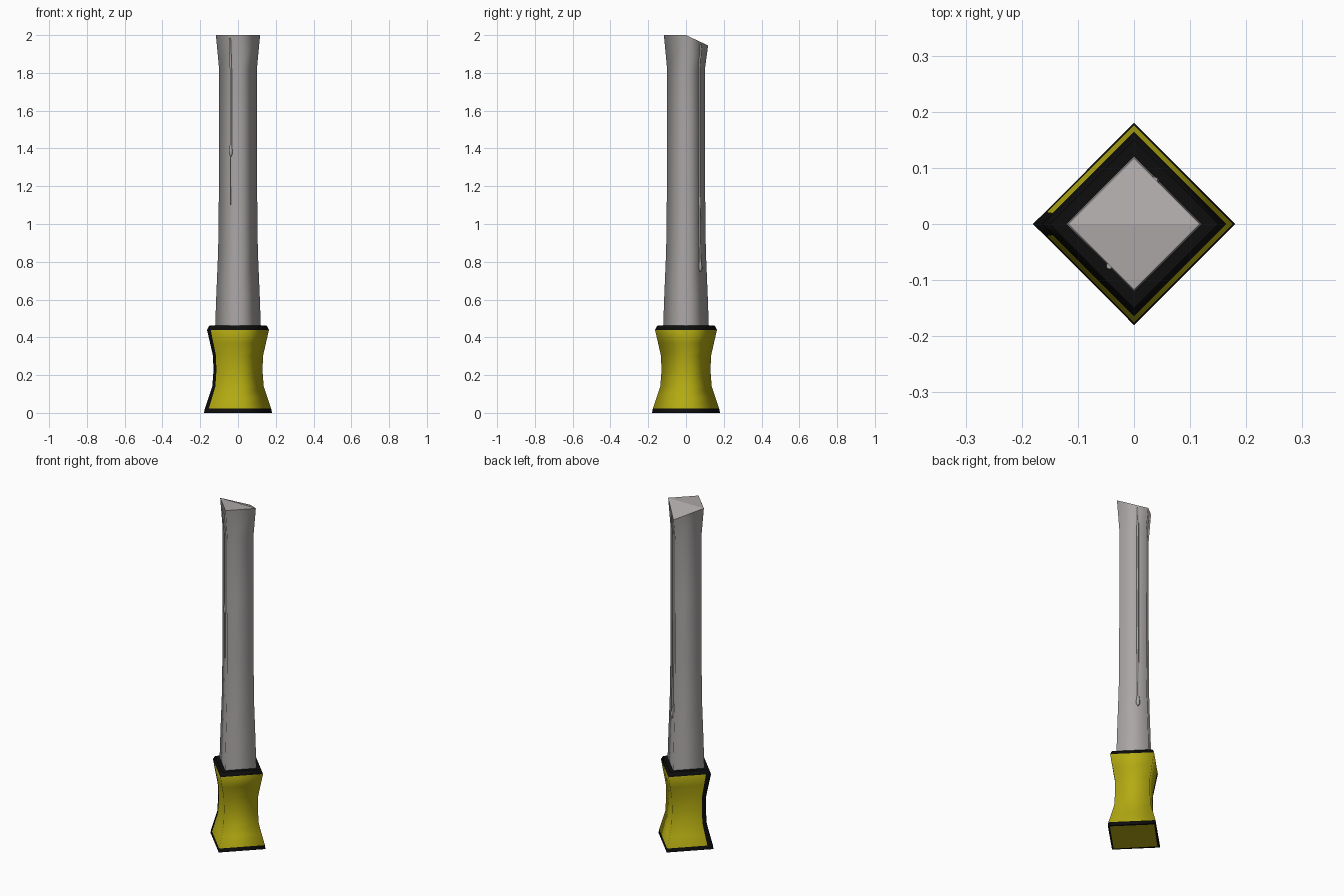
import bpy, bmesh, math
from mathutils import Vector

if "Cube" in bpy.data.objects:
    bpy.data.objects.remove(bpy.data.objects["Cube"])


def material(name, rgb):
    m = bpy.data.materials.new(name)
    m.diffuse_color = (*rgb, 1)
    m.use_nodes = True
    m.node_tree.nodes["Principled BSDF"].inputs["Base Color"].default_value = m.diffuse_color
    return m


steel = material("warm grey", (0.40, 0.38, 0.375))
yellow = material("mustard yellow", (0.46, 0.41, 0.006))
black = material("black", (0.004, 0.004, 0.004))


def loft(name, profile, section, mats):
    """Stack scaled copies of a section along z; smooth sides, flat caps."""
    bm = bmesh.new()
    rings = [[bm.verts.new((x * r, y * r, z)) for x, y in section] for z, r in profile]
    n = len(section)
    for a, b in zip(rings, rings[1:]):
        for i in range(n):
            j = (i + 1) % n
            bm.faces.new((a[i], a[j], b[j], b[i])).smooth = True
    caps = [bm.faces.new(rings[0][::-1]), bm.faces.new(rings[-1])]
    for cap in caps:
        for e in cap.edges:
            e.smooth = False
    return bm, rings, caps


def finish(name, bm, mats):
    bm.normal_update()
    me = bpy.data.meshes.new(name)
    bm.to_mesh(me)
    bm.free()
    for m in mats:
        me.materials.append(m)
    ob = bpy.data.objects.new(name, me)
    bpy.context.collection.objects.link(ob)
    return ob


# Blade: diamond section, slanted tip folded along the x axis
blade_profile = [(0.45, 0.121), (0.62, 0.115), (0.86, 0.105), (1.1, 0.102),
                 (1.5, 0.1), (1.82, 0.1), (2.0, 0.117)]
diamond = [(1, 0), (0, 1), (-1, 0), (0, -1)]
bm, rings, caps = loft("blade", blade_profile, diamond, [steel])
rings[-1][1].co.z = 1.945
tip = caps[1]
bmesh.utils.face_split(tip, rings[-1][0], rings[-1][2])
for e in rings[-1][0].link_edges:
    if e.other_vert(rings[-1][0]) == rings[-1][2]:
        e.smooth = False
finish("blade", bm, [steel])


# Handle: waisted diamond with black trim at both ends and on the left corner
handle_profile = [(0.0, 0.18), (0.022, 0.176), (0.08, 0.156), (0.14, 0.136), (0.22, 0.13),
                  (0.30, 0.132), (0.37, 0.148), (0.44, 0.164), (0.455, 0.156), (0.463, 0.15)]
t = 0.12
section = [(1, 0), (0, 1), (-1 + t, t), (-1, 0), (-1 + t, -t), (0, -1)]
bm, rings, caps = loft("handle", handle_profile, section, [yellow, black])
for f in bm.faces:
    c = f.calc_center_median()
    corner = all(abs(v.co.y) < 0.03 for v in f.verts) and c.x < 0
    if c.z < 0.02 or c.z > 0.44 or corner:
        f.material_index = 1
# Yellow panel inset in the black base
bm.normal_update()
bmesh.ops.inset_individual(bm, faces=[caps[0]], thickness=0.014)
caps[0].material_index = 0
finish("handle", bm, [yellow, black])


def radius_at(z):
    for (z0, r0), (z1, r1) in zip(blade_profile, blade_profile[1:]):
        if z <= z1:
            return r0 + (r1 - r0) * (z - z0) / (z1 - z0)
    return blade_profile[-1][1]


# Thin raised drips running down two opposite faces
def drip(name, side, share, z_low, z_top):
    cu = bpy.data.curves.new(name, 'CURVE')
    cu.dimensions = '3D'
    cu.bevel_depth = 0.006
    cu.bevel_resolution = 1
    cu.use_fill_caps = True
    heights = [z_low - 0.012, z_low, z_low + 0.02, z_low + 0.05, 1.1, 1.5, 1.82, z_top]
    heights = sorted(h for h in heights if h == z_top or h <= z_low + 0.05 or h > z_low + 0.1)
    sp = cu.splines.new('POLY')
    sp.points.add(len(heights) - 1)
    for p, z in zip(sp.points, heights):
        r = radius_at(z) + 0.003
        p.co = (side * r * share, side * r * (1 - share), z, 1)
        p.radius = 0.5 if z < z_low else (1.7 if z < z_low + 0.04 else 1.0)
    cu.materials.append(steel)
    ob = bpy.data.objects.new(name, cu)
    bpy.context.collection.objects.link(ob)


drip("front_drip", -1, 0.37, 1.37, 1.985)
drip("back_drip", 1, 0.32, 0.76, 1.95)
